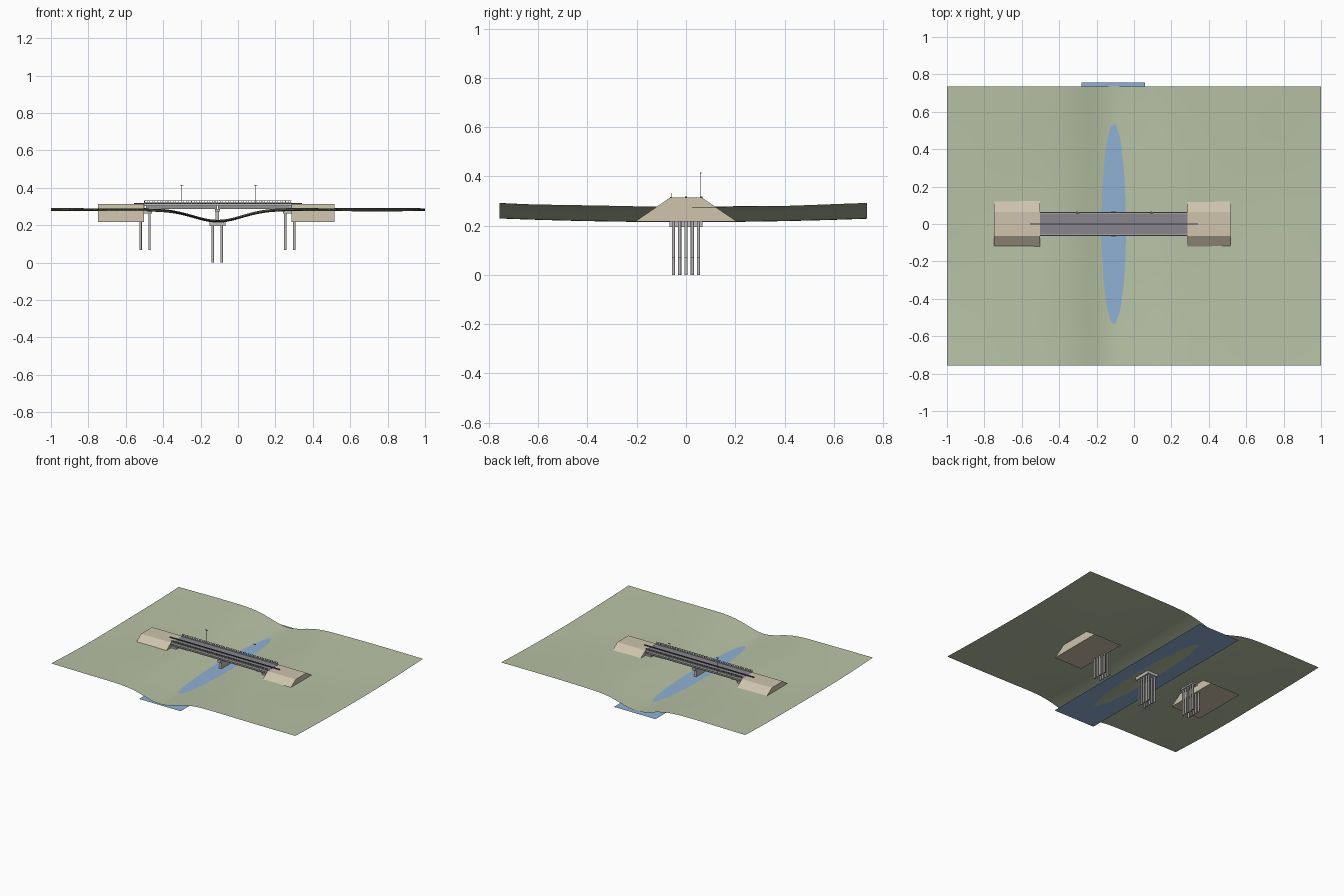
import bpy, bmesh, math
from mathutils import Matrix, Vector

if "Cube" in bpy.data.objects:
    bpy.data.objects.remove(bpy.data.objects["Cube"])

def mat(name, r, g, b):
    m = bpy.data.materials.new(name)
    m.diffuse_color = (r, g, b, 1)
    m.use_nodes = True
    m.node_tree.nodes["Principled BSDF"].inputs["Base Color"].default_value = m.diffuse_color
    return m

GRASS = mat("grass", 0.48, 0.54, 0.38)
WATER = mat("water", 0.28, 0.44, 0.66)
EARTH = mat("earth", 0.62, 0.55, 0.42)
ASPHALT = mat("asphalt", 0.25, 0.24, 0.27)
CONCRETE = mat("concrete", 0.52, 0.51, 0.50)
DARK = mat("dark_metal", 0.05, 0.05, 0.06)
STEEL = mat("steel", 0.3, 0.3, 0.31)

def finish(name, bm, material):
    me = bpy.data.meshes.new(name)
    bm.to_mesh(me)
    bm.free()
    ob = bpy.data.objects.new(name, me)
    me.materials.append(material)
    bpy.context.collection.objects.link(ob)
    return ob

def add_box(bm, x0, x1, y0, y1, z0, z1):
    c = Vector(((x0 + x1) / 2, (y0 + y1) / 2, (z0 + z1) / 2))
    bmesh.ops.create_cube(bm, size=1, matrix=Matrix.Translation(c) @ Matrix.Diagonal((x1 - x0, y1 - y0, z1 - z0, 1)))

def boxes(name, material, *specs):
    bm = bmesh.new()
    for s in specs:
        add_box(bm, *s)
    return finish(name, bm, material)

def add_cyl(bm, x, y, z0, z1, r, n=12):
    bmesh.ops.create_cone(bm, cap_ends=True, segments=n, radius1=r, radius2=r, depth=z1 - z0,
                          matrix=Matrix.Translation((x, y, (z0 + z1) / 2)))

# Rolling ground with a river channel running along y
def ground(x, y):
    channel = 0.062 * math.exp(-((x + 0.108) / 0.13) ** 2 / 2)
    ripple = 0.0022 * math.sin(5 * x + 1) * math.sin(6 * y + 0.6) * min(1, abs(x + 0.108) * 3)
    return 0.276 - channel + 0.0257 * y * y + ripple

bm = bmesh.new()
bmesh.ops.create_grid(bm, x_segments=80, y_segments=40, size=1)
for v in bm.verts:
    v.co.y = v.co.y * 0.746 - 0.011
    v.co.z = ground(v.co.x, v.co.y)
for f in bm.faces:
    f.smooth = True
finish("terrain", bm, GRASS)

# River surface
bm = bmesh.new()
bmesh.ops.create_grid(bm, x_segments=1, y_segments=1, size=1)
for v in bm.verts:
    v.co = (v.co.x * 0.17 - 0.11, v.co.y * 0.757, 0.2215)
finish("river_water", bm, WATER)

# Trapezoid approach embankments
def embankment(name, x0, x1):
    bm = bmesh.new()
    profile = [(-0.207, 0.216), (0.207, 0.216), (0.064, 0.314), (-0.064, 0.314)]
    face = bm.faces.new([bm.verts.new((x0, y, z)) for y, z in profile])
    ext = bmesh.ops.extrude_face_region(bm, geom=[face])["geom"]
    bmesh.ops.translate(bm, vec=(x1 - x0, 0, 0), verts=[g for g in ext if isinstance(g, bmesh.types.BMVert)])
    bmesh.ops.recalc_face_normals(bm, faces=bm.faces)
    finish(name, bm, EARTH)

embankment("left_embankment", -0.748, -0.503)
embankment("right_embankment", 0.287, 0.517)

# Deck, road surface, kerbs and girders
X0, X1 = -0.503, 0.285
boxes("deck_slab", CONCRETE, (X0, X1, -0.063, 0.063, 0.303, 0.311))
boxes("road_surface", ASPHALT, (X0, X1, -0.057, 0.057, 0.311, 0.314))
boxes("kerbs", CONCRETE, (X0, X1, 0.057, 0.064, 0.309, 0.317), (X0, X1, -0.064, -0.057, 0.309, 0.317))
boxes("centre_strip", DARK, (-0.557, 0.342, -0.004, 0.004, 0.312, 0.319))
PIER_X = -0.11
girders = []
for y in (-0.05, -0.025, 0, 0.025, 0.05):
    for a, b in ((X0 + 0.01, PIER_X - 0.003), (PIER_X + 0.003, X1 - 0.01)):
        girders += [(a, b, y - 0.003, y + 0.003, 0.289, 0.303),
                    (a, b, y - 0.006, y + 0.006, 0.287, 0.290)]
boxes("girders", STEEL, *girders)

# Railings on both sides
for side, s in (("front", -1), ("back", 1)):
    y = s * 0.0605
    n = 56
    parts = [(X0, X1, y - 0.001, y + 0.001, z, z + 0.002) for z in (0.321, 0.3295)]
    for i in range(n + 1):
        x = X0 + 0.003 + (X1 - X0 - 0.006) * i / n
        parts.append((x - 0.0015, x + 0.0015, y - 0.001, y + 0.001, 0.316, 0.3325))
    boxes(side + "_railing", STEEL, *parts)

# Lamp posts on the back side
for name, x in (("left_lamp", -0.303), ("right_lamp", 0.093)):
    bm = bmesh.new()
    add_cyl(bm, x, 0.06, 0.31, 0.413, 0.0016, 8)
    add_cyl(bm, x, 0.062, 0.308, 0.318, 0.005, 8)
    add_box(bm, x - 0.008, x + 0.012, 0.057, 0.063, 0.412, 0.416)
    finish(name, bm, STEEL)

# Foundation piles: two rows of five
def piles(name, xs, z0, z1):
    bm = bmesh.new()
    for x in xs:
        for i in range(-2, 3):
            add_cyl(bm, x, i * 0.0255, z0, z1, 0.0065)
    ob = finish(name, bm, CONCRETE)
    for p in ob.data.polygons:
        p.use_smooth = len(p.vertices) == 4

# Central pier: pile cap, wall and bearing beam
piles("pier_piles", (PIER_X - 0.025, PIER_X + 0.023), 0.0, 0.2)
boxes("pier_pile_cap", CONCRETE, (PIER_X - 0.042, PIER_X + 0.042, -0.067, 0.067, 0.195, 0.22))
boxes("pier_wall", CONCRETE, (PIER_X - 0.009, PIER_X + 0.009, -0.05, 0.05, 0.22, 0.274))
boxes("pier_beam", CONCRETE, (PIER_X - 0.013, PIER_X + 0.013, -0.067, 0.067, 0.272, 0.287))

# Abutments: bearing seat and back wall on piles
for name, x, s in (("left", -0.497, 1), ("right", 0.277, -1)):
    piles(name + "_abutment_piles", (x - 0.024, x + 0.024), 0.068, 0.265)
    wall = sorted((x - s * 0.02, x - s * 0.003))
    boxes(name + "_abutment", CONCRETE,
          (x - 0.036, x + 0.036, -0.063, 0.063, 0.263, 0.287),
          (wall[0], wall[1], -0.063, 0.063, 0.287, 0.303))
